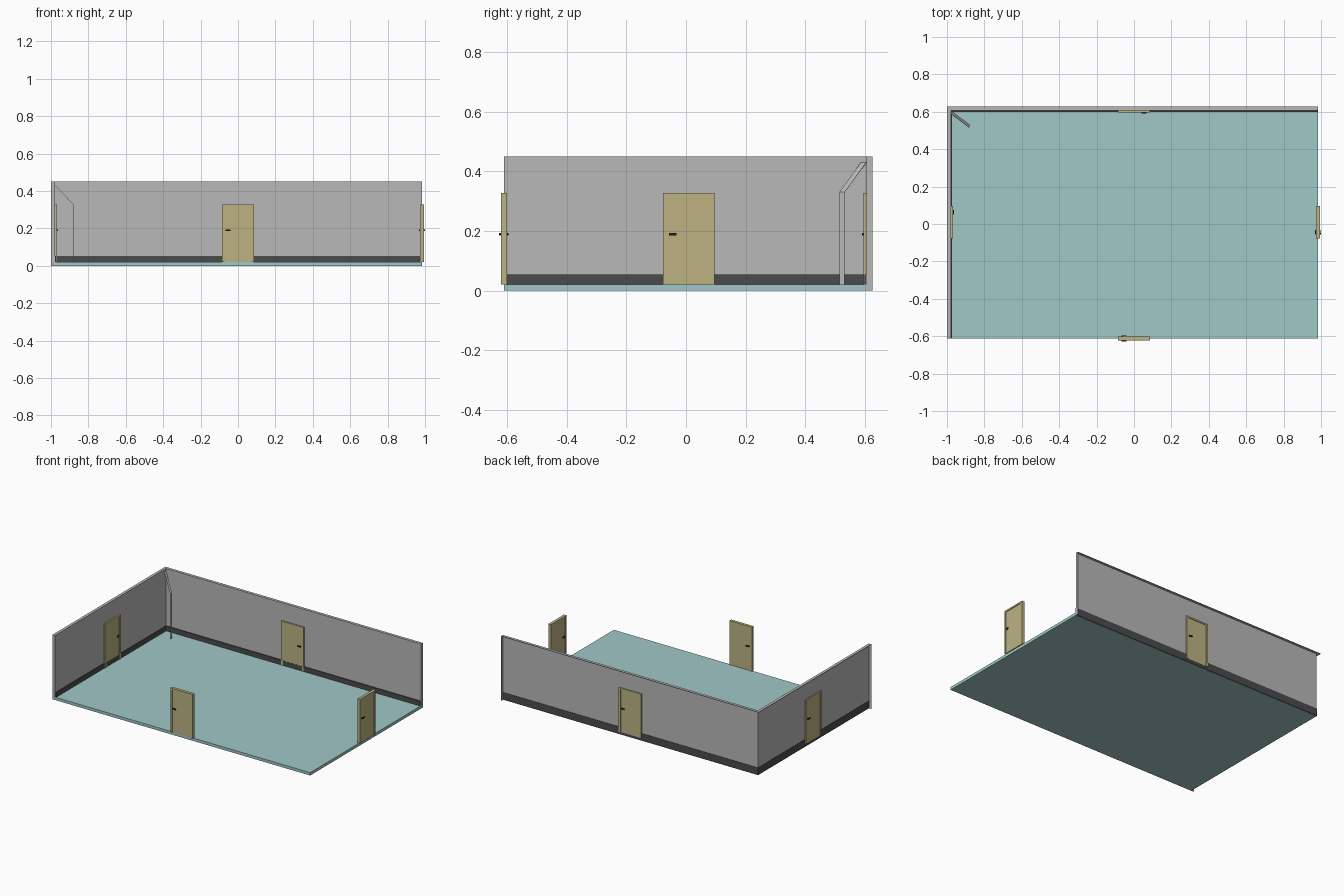
import bpy, bmesh, math
from mathutils import Matrix, Vector

if "Cube" in bpy.data.objects:
    bpy.data.objects.remove(bpy.data.objects["Cube"], do_unlink=True)


def material(name, rgb):
    m = bpy.data.materials.new(name)
    m.use_nodes = True
    col = (*rgb, 1)
    m.diffuse_color = col
    m.node_tree.nodes["Principled BSDF"].inputs["Base Color"].default_value = col
    return m


GREY = material("wall grey", (0.48, 0.48, 0.48))
TEAL = material("floor teal", (0.35, 0.58, 0.57))
DARK = material("skirting charcoal", (0.07, 0.07, 0.07))
WOOD = material("door tan", (0.51, 0.45, 0.23))
BLACK = material("handle black", (0.015, 0.015, 0.015))


def finish(name, bm, mat, matrix=Matrix()):
    bmesh.ops.recalc_face_normals(bm, faces=bm.faces)
    me = bpy.data.meshes.new(name)
    bm.to_mesh(me)
    bm.free()
    me.materials.append(mat)
    ob = bpy.data.objects.new(name, me)
    ob.matrix_world = matrix
    bpy.context.collection.objects.link(ob)
    return ob


def boxes(name, mat, spans, matrix=Matrix()):
    """One object made of boxes, each given by its low and high corner."""
    bm = bmesh.new()
    for lo, hi in spans:
        lo, hi = Vector(lo), Vector(hi)
        place = Matrix.Translation((lo + hi) / 2) @ Matrix.Diagonal((*(hi - lo), 1))
        bmesh.ops.create_cube(bm, size=1, matrix=place)
    return finish(name, bm, mat, matrix)


# Room limits: inner wall planes, open edges, outer rim of the walls
LEFT, RIGHT, FRONT, BACK = -0.979, 0.984, -0.612, 0.607
RIM, TOP, FLOOR, T = 0.02, 0.45, 0.02, 0.002

# Floor slab
boxes("floor", TEAL, [((LEFT, FRONT, 0), (RIGHT, BACK, FLOOR))])

# Walls: thin inner panel with a top rim and an end rim, open on the outside
boxes("back_wall", GREY, [
    ((LEFT, BACK, FLOOR), (RIGHT, BACK + T, TOP)),
    ((LEFT - RIM, BACK, TOP - T), (RIGHT, BACK + RIM, TOP)),
    ((RIGHT - T, BACK, 0), (RIGHT, BACK + RIM, TOP)),
])
boxes("side_wall", GREY, [
    ((LEFT - T, FRONT, FLOOR), (LEFT, BACK + T, TOP)),
    ((LEFT - RIM, FRONT, TOP - T), (LEFT, BACK, TOP)),
    ((LEFT - RIM - T / 2, FRONT, 0), (LEFT, FRONT + T, TOP)),
])

# Skirting, showing on both faces of the walls
SKIRT = 0.053
boxes("back_skirting", DARK, [
    ((LEFT, BACK - 0.007, FLOOR), (RIGHT - T, BACK, SKIRT)),
    ((LEFT, BACK, T), (RIGHT - T, BACK + 2 * T, SKIRT)),
])
boxes("side_skirting", DARK, [
    ((LEFT, FRONT + T, FLOOR), (LEFT + 0.006, BACK, SKIRT)),
    ((LEFT - 2 * T, FRONT + T, T), (LEFT, BACK + 2 * T, SKIRT)),
])


# Doors: frame, leaf and a lever on each face
def door(label, x, y, angle):
    m = Matrix.Translation((x, y, FLOOR)) @ Matrix.Rotation(math.radians(angle), 4, "Z")
    w, h, d, jamb, head = 0.086, 0.308, 0.01, 0.013, 0.011
    boxes(label + "_door_frame", WOOD, [
        ((-w, -d, 0), (jamb - w, d, h)),
        ((w - jamb, -d, 0), (w, d, h)),
        ((jamb - w, -d, h - head), (w - jamb, d, h)),
    ], m)
    boxes(label + "_door_leaf", WOOD,
          [((jamb - w, -0.006, 0), (w - jamb, 0.006, h - head))], m)
    boxes(label + "_door_handle", BLACK, [
        ((-0.066, -0.012, 0.165), (-0.058, 0.012, 0.173)),
        ((-0.066, -0.016, 0.165), (-0.041, -0.012, 0.173)),
        ((-0.066, 0.012, 0.165), (-0.041, 0.016, 0.173)),
    ], m)


door("front", 0, FRONT, 0)
door("back", 0, BACK, 180)
door("left_side", RIGHT, 0.009, 90)
door("right_side", LEFT, 0.009, -90)

# Flat strip rising from the floor, then leaning into the back corner
path = [(-0.881, 0.515, FLOOR), (-0.881, 0.515, 0.33), (LEFT, 0.588, 0.43)]
bm = bmesh.new()
rows = [[bm.verts.new((x, y + dy, z)) for dy in (0, 0.018)] for x, y, z in path]
for (a, b), (c, d) in zip(rows, rows[1:]):
    bm.faces.new((a, b, d, c))
strip = finish("corner_strip", bm, GREY)
thick = strip.modifiers.new("thickness", "SOLIDIFY")
thick.thickness = 0.002
thick.offset = 0
